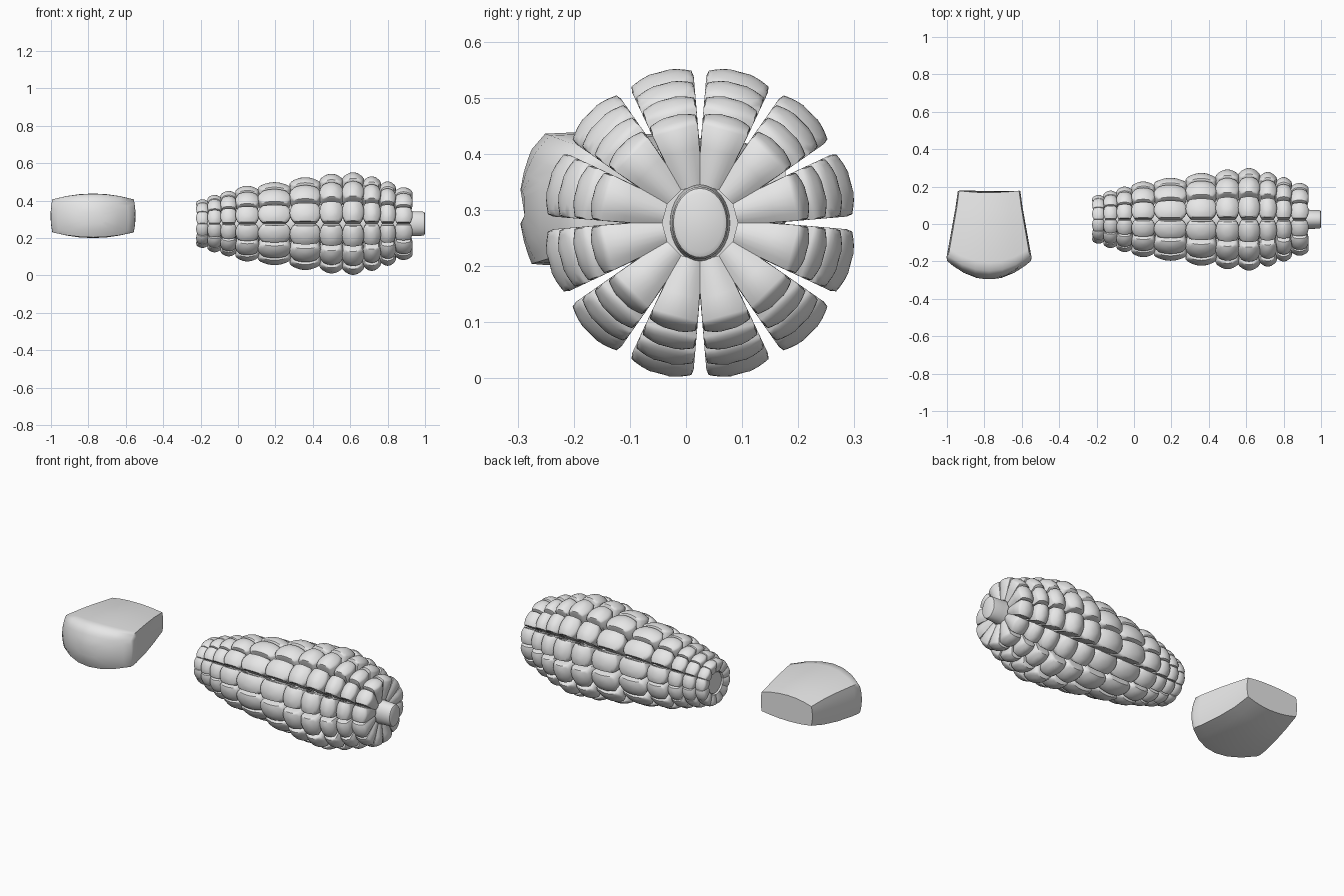
import bpy, bmesh
from math import sin, cos, pi, radians
from mathutils import Matrix, Vector

if "Cube" in bpy.data.objects:
    bpy.data.objects.remove(bpy.data.objects["Cube"], do_unlink=True)

grey = bpy.data.materials.new("matte_grey")
grey.use_nodes = True
grey.diffuse_color = (0.8, 0.8, 0.8, 1)
grey.node_tree.nodes["Principled BSDF"].inputs["Base Color"].default_value = grey.diffuse_color

AXIS_Y, AXIS_Z = 0.025, 0.277
STEPS = 6
CORNER = 0.75


def section_outline():
    """Barrel-shaped unit outline: four bowed sides."""
    pts = []
    ts = [-1 + 2 * i / STEPS for i in range(STEPS)]
    def side(t):
        return 0.96 + 0.04 * (1 - t * t)
    def bow(t):
        return CORNER + (1 - CORNER) * (1 - t * t)
    pts += [(0.96 * t, -bow(t)) for t in ts]
    pts += [(side(t), CORNER * t) for t in ts]
    pts += [(-0.96 * t, bow(t)) for t in ts]
    pts += [(-side(t), -CORNER * t) for t in ts]
    return pts


OUTLINE = section_outline()


def add_kernel(bm, matrix, sections, width_dome, thick_dome):
    """Loft sections (length, half width, half thickness, centre, dome share), then dome the end."""
    def ring(sec, s=1.0):
        l, hw, ht, c, f = sec
        out = []
        for u, t in OUTLINE:
            u, t = u * s, t * s
            bulge = width_dome * (1 - u * u) + thick_dome * (1 - t * t)
            out.append(bm.verts.new(matrix @ Vector((u * hw, c + t * ht, l + f * bulge))))
        return out

    rings = [ring(sec) for sec in sections]
    rings += [ring(sections[-1], s) for s in (0.85, 0.6, 0.3)]
    n = len(OUTLINE)
    for a, b in zip(rings, rings[1:]):
        for i in range(n):
            j = (i + 1) % n
            bm.faces.new((a[i], a[j], b[j], b[i]))
    bm.faces.new(rings[-1])
    bm.faces.new(rings[0][::-1])


def finish(name, bm, angle):
    bmesh.ops.recalc_face_normals(bm, faces=bm.faces[:])
    mesh = bpy.data.meshes.new(name)
    bm.to_mesh(mesh)
    bm.free()
    mesh.materials.append(grey)
    obj = bpy.data.objects.new(name, mesh)
    bpy.context.collection.objects.link(obj)
    bpy.ops.object.select_all(action="DESELECT")
    obj.select_set(True)
    bpy.context.view_layer.objects.active = obj
    bpy.ops.object.shade_smooth_by_angle(angle=radians(angle))


def lathe(name, profile, sy=1.0, sz=1.0, sides=32):
    """Closed solid turned around the cob axis from (x, radius) points."""
    bm = bmesh.new()
    rings = []
    for x, r in profile:
        rings.append([bm.verts.new((x, AXIS_Y + r * sy * cos(2 * pi * i / sides),
                                    AXIS_Z + r * sz * sin(2 * pi * i / sides)))
                      for i in range(sides)])
    for a, b in zip(rings, rings[1:]):
        for i in range(sides):
            j = (i + 1) % sides
            bm.faces.new((a[i], a[j], b[j], b[i]))
    bm.faces.new(rings[0])
    bm.faces.new(rings[-1])
    finish(name, bm, 40)


# Loose kernel lying beside the cob, domed end to the front
bm = bmesh.new()
loose = Matrix(((1, 0, 0, -0.775), (0, 0, -1, 0), (0, 1, 0, 0), (0, 0, 0, 1)))
add_kernel(bm, loose, [
    (-0.18, 0.167, 0.075, 0.335, 0.12),
    (-0.09, 0.18, 0.098, 0.327, 0.25),
    (0.01, 0.199, 0.113, 0.322, 0.5),
    (0.12, 0.22, 0.119, 0.319, 0.85),
    (0.155, 0.227, 0.117, 0.319, 0.96),
    (0.175, 0.225, 0.102, 0.306, 1.0),
], 0.1, 0.022)
finish("loose_kernel", bm, 50)

# Rings of twelve kernels along the cob
EDGES = [-0.22, -0.16, -0.09, -0.01, 0.11, 0.28, 0.44, 0.56, 0.67, 0.76, 0.84, 0.93]
RADII = [0.132, 0.156, 0.178, 0.206, 0.226, 0.253, 0.272, 0.28, 0.258, 0.23, 0.198]
INNER = 0.065


def half_width(r):
    return 0.027 + 0.195 * (r - 0.085)


for k, radius in enumerate(RADII):
    x = (EDGES[k] + EDGES[k + 1]) / 2
    ht = (EDGES[k + 1] - EDGES[k]) / 2 + 0.004
    wd, td = 0.05 * radius, 0.1 * radius
    rim = radius - wd - td
    mid = INNER + 0.6 * (rim - INNER)
    bm = bmesh.new()
    for i in range(12):
        a = pi / 12 + i * pi / 6
        frame = Matrix(((0, 1, 0, x),
                        (-sin(a), 0, cos(a), AXIS_Y),
                        (cos(a), 0, sin(a), AXIS_Z),
                        (0, 0, 0, 1)))
        add_kernel(bm, frame, [
            (INNER, half_width(INNER), ht * 0.7, 0, 0),
            (mid, half_width(mid), ht * 0.96, 0, 0.4),
            (rim - 0.006, half_width(rim), ht, 0, 0.85),
            (rim, half_width(rim) * 0.97, ht * 0.92, 0, 1),
        ], wd, td)
    finish(f"kernel_ring_{k + 1}", bm, 50)

# Core and stalk
lathe("cob_core", [(-0.205, 0.06), (-0.19, 0.07), (0.05, 0.09), (0.55, 0.11),
                   (0.85, 0.092), (0.905, 0.085)])
lathe("stalk", [(0.88, 1.08), (0.94, 1.0), (0.985, 0.98), (0.996, 0.93), (1.0, 0.8)],
      sy=0.051, sz=0.066)
